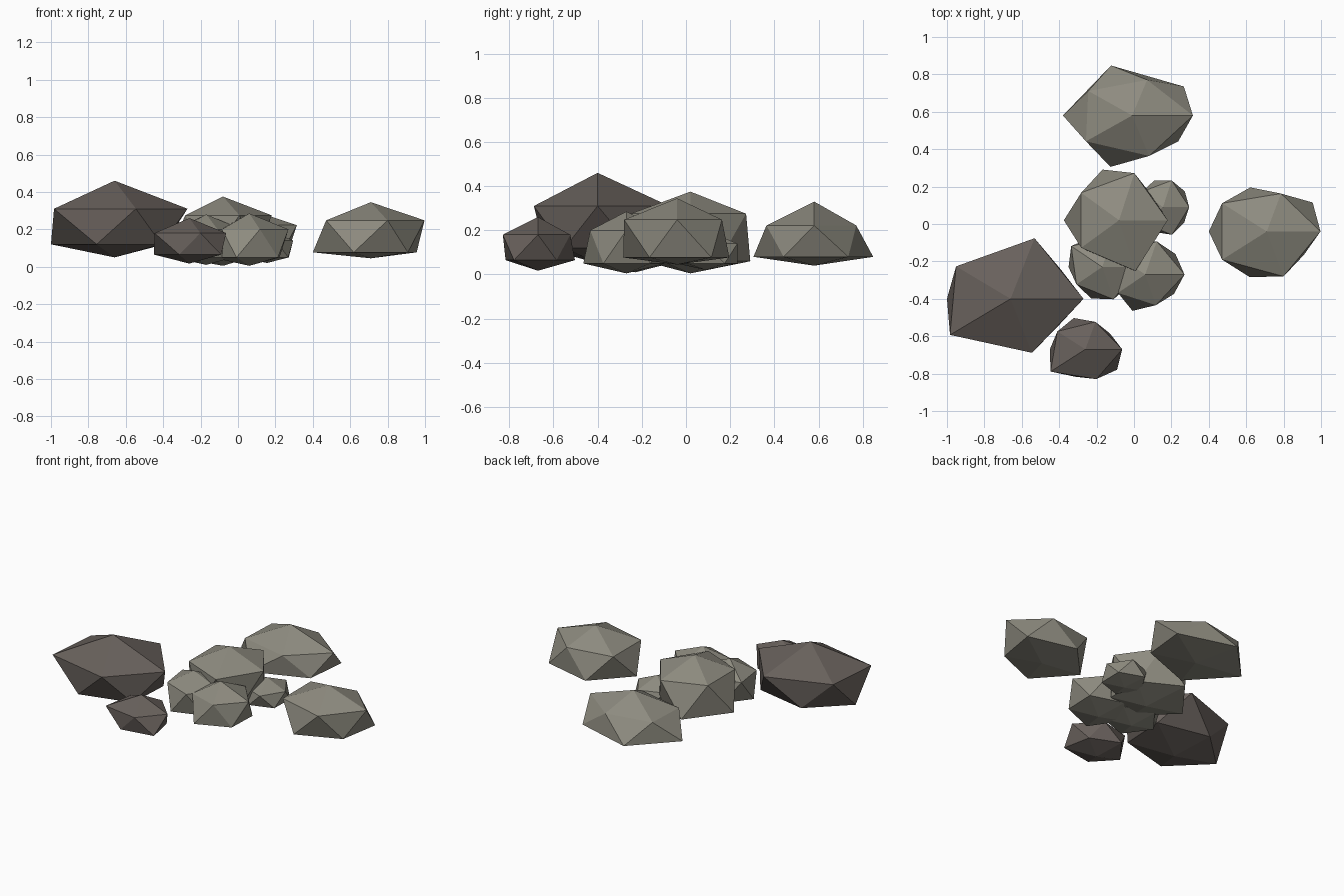
import bpy, bmesh, math
from mathutils import Vector


def material(name, rgb):
    m = bpy.data.materials.new(name)
    m.diffuse_color = (*rgb, 1)
    return m


GREY = material("grey stone", (0.27, 0.26, 0.215))
BROWN = material("dark brown stone", (0.138, 0.118, 0.106))


def rock(name, mat, x, y, squash, levels, upper, lower):
    """Uneven 20-sided stone: two staggered rings of five points between two tips.
    levels = bottom tip, lower ring, upper ring, top tip."""
    bm = bmesh.new()
    z0, z1, z2, z3 = levels

    def ring(radii, z, start):
        pts = []
        for i, r in enumerate(radii):
            a = math.radians(start + 72 * i)
            pts.append(bm.verts.new((x + r * math.cos(a), y + r * squash * math.sin(a), z)))
        return pts

    up, low = ring(upper, z2, 0), ring(lower, z1, 36)
    top, bottom = bm.verts.new((x, y, z3)), bm.verts.new((x, y, z0))
    for i in range(5):
        j = (i + 1) % 5
        bm.faces.new((top, up[i], up[j]))
        bm.faces.new((up[i], low[i], up[j]))
        bm.faces.new((low[i], low[j], up[j]))
        bm.faces.new((bottom, low[j], low[i]))
    bmesh.ops.recalc_face_normals(bm, faces=bm.faces)
    me = bpy.data.meshes.new(name)
    bm.to_mesh(me)
    bm.free()
    me.materials.append(mat)
    bpy.context.collection.objects.link(bpy.data.objects.new(name, me))


# dark stones at the front left
rock("large_dark_rock", BROWN, -0.66, -0.40, 0.82, (0.05, 0.12, 0.31, 0.46),
     (0.39, 0.415, 0.36, 0.40, 0.37), (0.33, 0.30, 0.34, 0.31, 0.31))
rock("small_dark_rock", BROWN, -0.26, -0.67, 0.88, (0.017, 0.065, 0.18, 0.26),
     (0.197, 0.175, 0.185, 0.23, 0.19), (0.163, 0.20, 0.19, 0.175, 0.21))

# outlying grey stones
rock("right_rock", GREY, 0.71, -0.04, 0.87, (0.045, 0.077, 0.248, 0.345),
     (0.287, 0.245, 0.295, 0.295, 0.29), (0.303, 0.285, 0.31, 0.295, 0.245))
rock("back_rock", GREY, -0.01, 0.58, 0.77, (0.04, 0.08, 0.222, 0.33),
     (0.325, 0.26, 0.29, 0.305, 0.295), (0.342, 0.365, 0.37, 0.375, 0.305))

# central cluster
rock("centre_rock", GREY, -0.08, 0.02, 1.0, (0.005, 0.06, 0.275, 0.375),
     (0.26, 0.265, 0.25, 0.25, 0.285), (0.22, 0.285, 0.295, 0.22, 0.217))
rock("front_rock", GREY, 0.06, -0.27, 0.93, (0.005, 0.05, 0.20, 0.285),
     (0.21, 0.20, 0.19, 0.18, 0.185), (0.20, 0.20, 0.20, 0.22, 0.19))
rock("left_rock", GREY, -0.17, -0.23, 0.93, (0.01, 0.05, 0.20, 0.28),
     (0.19, 0.18, 0.205, 0.17, 0.195), (0.18, 0.18, 0.18, 0.19, 0.18))
rock("little_rock", GREY, 0.155, 0.09, 1.0, (0.02, 0.05, 0.14, 0.20),
     (0.14, 0.15, 0.14, 0.14, 0.155), (0.144, 0.15, 0.14, 0.14, 0.14))
